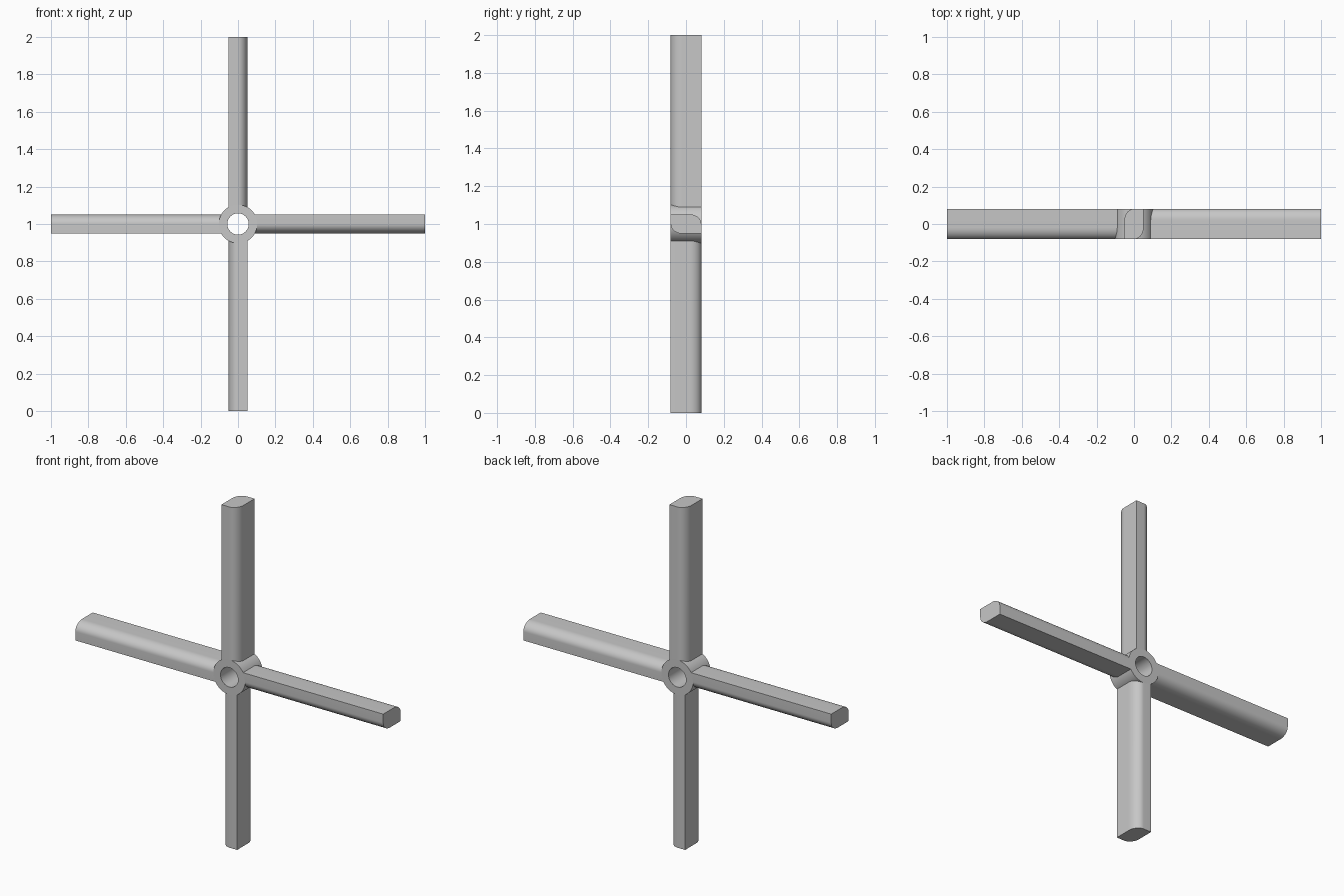
import bpy, bmesh
from math import sin, cos, pi, sqrt, radians
from mathutils import Matrix

if "Cube" in bpy.data.objects:
    bpy.data.objects.remove(bpy.data.objects["Cube"], do_unlink=True)

HALF_W, HALF_D = 0.051, 0.081        # blade half width and half depth
ROUND_W, ROUND_D = 0.051, 0.062      # size of the rounded corners
HUB_R, BORE_R, LENGTH = 0.103, 0.057, 1.0
CENTRE = Matrix.Translation((0, 0, 1))

grey = bpy.data.materials.new("light_grey")
grey.use_nodes = True
colour = (0.57, 0.57, 0.57, 1)
grey.diffuse_color = colour
grey.node_tree.nodes["Principled BSDF"].inputs["Base Color"].default_value = colour


def add_object(name, mesh, matrix):
    obj = bpy.data.objects.new(name, mesh)
    bpy.context.collection.objects.link(obj)
    obj.matrix_world = matrix
    return obj


def finish_mesh(name, bm):
    bmesh.ops.recalc_face_normals(bm, faces=bm.faces)
    mesh = bpy.data.meshes.new(name)
    bm.to_mesh(mesh)
    bm.free()
    mesh.materials.append(grey)
    return mesh


def smooth(obj):
    bpy.ops.object.select_all(action='DESELECT')
    obj.select_set(True)
    bpy.context.view_layer.objects.active = obj
    bpy.ops.object.shade_smooth_by_angle(angle=radians(30))


def bridge(bm, a, b):
    n = len(a)
    for i in range(n):
        j = (i + 1) % n
        bm.faces.new((a[i], a[j], b[j], b[i]))


# Hub: a thick ring around the y axis
bm = bmesh.new()
rings = []
for r, y in ((HUB_R, -HALF_D), (HUB_R, HALF_D), (BORE_R, HALF_D), (BORE_R, -HALF_D)):
    rings.append([bm.verts.new((r * cos(2 * pi * i / 96), y, r * sin(2 * pi * i / 96)))
                  for i in range(96)])
for k in range(4):
    bridge(bm, rings[k], rings[(k + 1) % 4])
smooth(add_object("hub", finish_mesh("hub", bm), CENTRE))

# Blade section: two sharp corners and two rounded ones, point symmetric
half = [(-HALF_W, -HALF_D)]
for i in range(13):
    a = -pi / 2 + pi / 2 * i / 12
    half.append((HALF_W - ROUND_W + ROUND_W * cos(a),
                 -HALF_D + ROUND_D + ROUND_D * sin(a)))
section = half + [(-x, -y) for x, y in half]

# Blade: root follows the hub's curve, tip is flat
bm = bmesh.new()
root = [bm.verts.new((x, y, sqrt((HUB_R - 0.001) ** 2 - x * x))) for x, y in section]
tip = [bm.verts.new((x, y, LENGTH)) for x, y in section]
bridge(bm, root, tip)
bm.faces.new(tip)
blade_mesh = finish_mesh("blade", bm)

for k, side in enumerate(("top", "left", "bottom", "right")):
    blade = add_object(side + "_blade", blade_mesh, CENTRE @ Matrix.Rotation(k * pi / 2, 4, 'Y'))
    if k == 0:
        smooth(blade)
